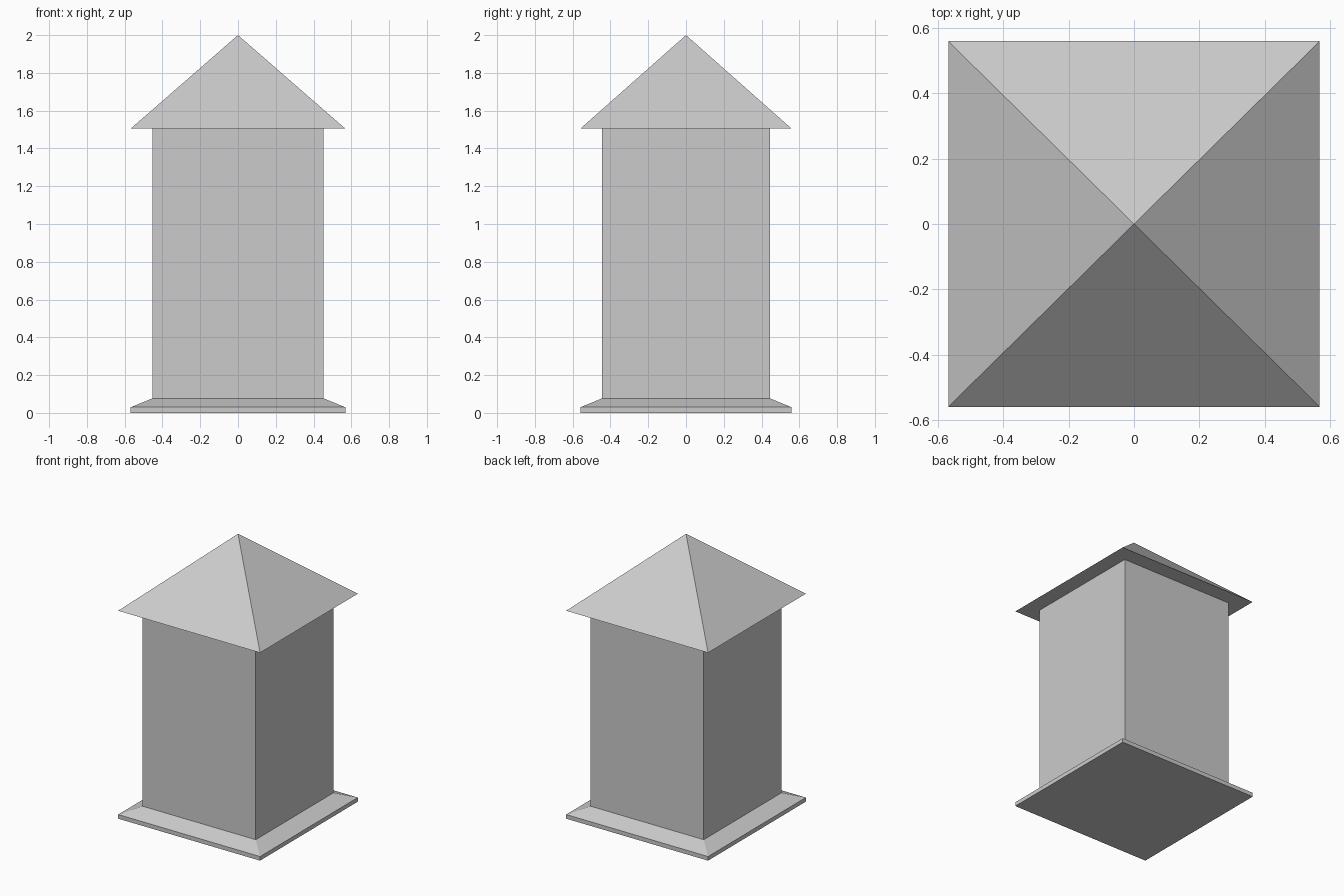
import bpy
import bmesh

if "Cube" in bpy.data.objects:
    bpy.data.objects.remove(bpy.data.objects["Cube"])

EAVE = (0.568, 0.559)   # half sizes of plinth and roof
WALL = (0.453, 0.444)   # half sizes of the shaft
Z_STEP, Z_FLOOR, Z_EAVE, Z_TOP = 0.03, 0.077, 1.505, 2.0


def loft(name, levels, cap_bottom=False, apex=None):
    """Join rectangular rings (half sizes, z), optionally closing to a point."""
    bm = bmesh.new()
    rings = [[bm.verts.new((sx * hx, sy * hy, z))
              for sx, sy in ((-1, -1), (1, -1), (1, 1), (-1, 1))]
             for (hx, hy), z in levels]
    for low, high in zip(rings, rings[1:]):
        for i in range(4):
            j = (i + 1) % 4
            bm.faces.new((low[i], low[j], high[j], high[i]))
    if cap_bottom:
        bm.faces.new(rings[0][::-1])
    if apex is not None:
        tip = bm.verts.new((0, 0, apex))
        for i in range(4):
            bm.faces.new((rings[-1][i], rings[-1][(i + 1) % 4], tip))
    mesh = bpy.data.meshes.new(name)
    bm.to_mesh(mesh)
    bm.free()
    obj = bpy.data.objects.new(name, mesh)
    bpy.context.collection.objects.link(obj)
    return obj


# Plinth with sloped upper edge
loft("plinth", [(EAVE, 0), (EAVE, Z_STEP), (WALL, Z_FLOOR)], cap_bottom=True)
# Straight square shaft
loft("shaft", [(WALL, Z_FLOOR), (WALL, Z_EAVE)])
# Pyramid roof with flat overhanging underside
loft("roof", [(WALL, Z_EAVE), (EAVE, Z_EAVE)], apex=Z_TOP)
